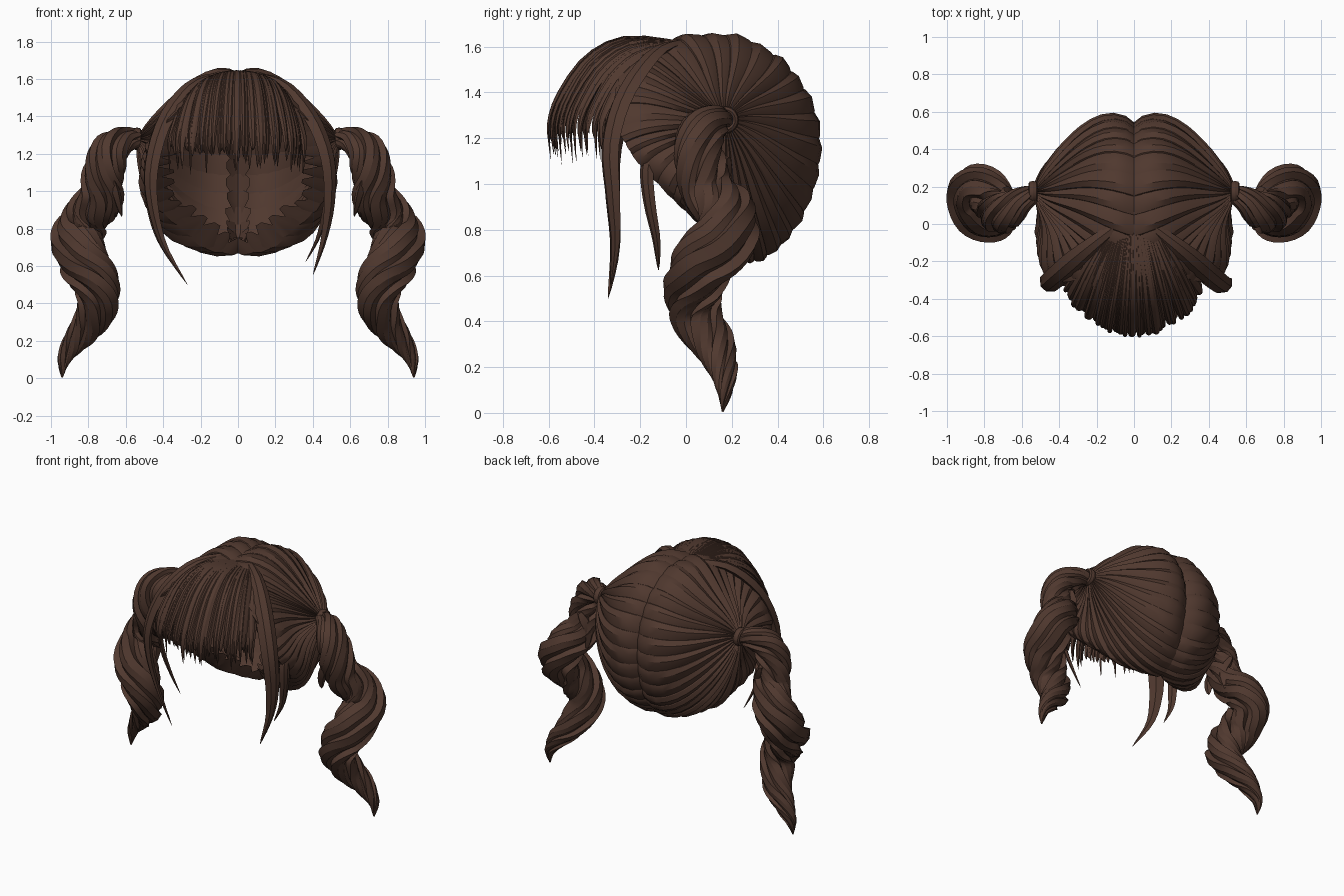
import bpy, bmesh, math, random
from mathutils import Vector

random.seed(4)
if "Cube" in bpy.data.objects:
    bpy.data.objects.remove(bpy.data.objects["Cube"])

brown = bpy.data.materials.new("dark_brown_hair")
brown.use_nodes = True
COLOR = (0.08, 0.04, 0.028, 1)
brown.diffuse_color = COLOR
brown.node_tree.nodes["Principled BSDF"].inputs["Base Color"].default_value = COLOR

CENTER = Vector((0, 0.13, 1.15))
RADII = Vector((0.52, 0.45, 0.47))
TIE = Vector((0.53, 0.17, 1.28))


def spline(pts, t, closed=False):
    """Catmull-Rom point at t in 0..1 through tuples of any length."""
    n = len(pts)
    f = t * n if closed else min(max(t, 0), 0.99999) * (n - 1)
    i, u = math.floor(f), f - math.floor(f)
    pick = (lambda k: pts[k % n]) if closed else (lambda k: pts[min(max(k, 0), n - 1)])
    a, b, c, d = (pick(i + k) for k in (-1, 0, 1, 2))
    return [0.5 * (2 * q + (r - p) * u + (2 * p - 5 * q + 4 * r - s) * u ** 2
                   + (3 * q - p - 3 * r + s) * u ** 3) for p, q, r, s in zip(a, b, c, d)]


def make(name, lofts, mirror=True, angle=28):
    """One object from lists of rings, each loft closed at both ends."""
    bm = bmesh.new()
    for rings in lofts:
        rows = [[bm.verts.new(p) for p in ring] for ring in rings]
        n = len(rows[0])
        for a, b in zip(rows, rows[1:]):
            for j in range(n):
                bm.faces.new((a[j], a[(j + 1) % n], b[(j + 1) % n], b[j]))
        bm.faces.new(rows[0])
        bm.faces.new(rows[-1])
    bmesh.ops.recalc_face_normals(bm, faces=bm.faces[:])
    mesh = bpy.data.meshes.new(name)
    bm.to_mesh(mesh)
    bm.free()
    mesh.materials.append(brown)
    obj = bpy.data.objects.new(name, mesh)
    bpy.context.collection.objects.link(obj)
    bpy.ops.object.select_all(action="DESELECT")
    obj.select_set(True)
    bpy.context.view_layer.objects.active = obj
    bpy.ops.object.shade_smooth_by_angle(angle=math.radians(angle))
    if mirror:
        mod = obj.modifiers.new("mirror", "MIRROR")
        mod.use_mirror_merge = False


def strand(pts, width, thick, steps=14):
    """Flat pointed lock that follows pts and faces away from the head."""
    rings = []
    for k in range(steps + 1):
        s = k / steps
        p = Vector(spline(pts, s))
        tan = (Vector(spline(pts, s + 0.02)) - Vector(spline(pts, s - 0.02))).normalized()
        out = p - CENTER
        out = (out - tan * out.dot(tan)).normalized()
        side = tan.cross(out)
        size = min(1, 0.5 + 2 * s) * (1 - s ** 3) + 0.01
        rings.append([p + side * width * size * a + out * thick * size * b
                      for a, b in ((-1, 0), (-0.45, 0.9), (0.3, 1), (1, 0), (0, -0.8))])
    return rings


# Side hair: locks gathered from the parting and hairline to the tie
RIM = [(-0.02, -0.22, 1.59), (-0.02, 0, 1.61), (-0.02, 0.22, 1.6), (-0.02, 0.4, 1.48),
       (-0.02, 0.49, 1.3), (-0.02, 0.51, 1.1), (-0.02, 0.47, 0.9), (-0.02, 0.39, 0.75),
       (-0.01, 0.28, 0.68), (0.17, 0.18, 0.71), (0.33, 0.05, 0.84), (0.44, -0.07, 0.95),
       (0.47, -0.2, 1.09), (0.46, -0.28, 1.2), (0.36, -0.3, 1.38), (0.18, -0.28, 1.53)]


def unit_space(p):
    return Vector([(a - c) / r for a, c, r in zip(p, CENTER, RADII)])


def scalp(t, s, lift):
    """Point on the scalp at rim position t, a share s of the way from the tie."""
    a, b = unit_space(TIE), unit_space(spline(RIM, t, True))
    d = a.normalized().slerp(b.normalized(), s)
    length = a.length + (b.length - a.length) * s ** 5 + lift
    length += 0.1 * math.sin(math.pi * s ** 3) - 0.135 * math.sin(math.pi * s)
    return CENTER + Vector([x * length * r for x, r in zip(d, RADII)])


LOCKS = 33
SECTION = ((-0.8, -0.04), (-0.55, 0.035), (-0.2, 0.065), (0.3, 0.04), (0.8, -0.015), (0, -0.06))
locks = []
for i in range(LOCKS):
    grow = random.uniform(0.75, 1.25)
    wide = random.uniform(0.9, 1.15)
    end = random.uniform(0.98, 1)
    rings = []
    for k in range(13):
        s = 0.04 + (end - 0.04) * k / 12
        puff = grow * math.sin(math.pi * (0.1 + 0.74 * s))
        swirl = 0.014 * math.sin(math.pi * s)
        rings.append([scalp((i + w * wide) / LOCKS + swirl, s, h * puff)
                      for w, h in SECTION])
    # Pointed end tucked inside the head
    mid = sum(rings[-1], Vector()) / len(SECTION)
    tuck = (CENTER - mid) * random.uniform(0.12, 0.22) + Vector((-0.05, 0, 0))
    rings.append([mid + tuck + (p - mid) * 0.2 for p in rings[-1]])
    locks.append(rings)
make("gathered_side_hair", locks)

# Fringe: a fan of narrow pointed strands
fringe = []
COUNT = 50
for i in range(COUNT):
    a = 2 * i / (COUNT - 1) - 1
    th = a * 1.15 + random.uniform(-0.03, 0.03)
    root = Vector((0.15 * a, -0.01 - 0.04 * abs(a), 1.615))
    reach = random.uniform(0.95, 1.01)
    tip = Vector((0.4 * math.sin(th), -0.2 - 0.4 * math.cos(th), 0)) * reach
    path = [root]
    for f, z in ((0.42, 1.635 - 0.1 * a * a), (0.72, 1.55 - 0.11 * a * a),
                 (0.93, 1.38 - 0.06 * a * a), (1, 1.25),
                 (0.985, random.uniform(1.08, 1.22))):
        path.append((root.x + (tip.x - root.x) * f, root.y + (tip.y - root.y) * f, z))
    fringe.append(strand([tuple(p) for p in path], random.uniform(0.02, 0.032), 0.014))
make("fringe", fringe, mirror=False)

# Long face-framing locks beside the fringe, one on each side
make("right_framing_lock", [
    strand([(-0.1, -0.02, 1.615), (-0.25, -0.14, 1.56), (-0.39, -0.26, 1.38),
            (-0.46, -0.32, 1.15), (-0.46, -0.32, 0.95), (-0.4, -0.31, 0.72),
            (-0.27, -0.34, 0.5)], 0.062, 0.036, 22)], mirror=False)
make("left_framing_lock", [
    strand([(0.1, -0.02, 1.615), (0.25, -0.14, 1.56), (0.4, -0.27, 1.38), (0.48, -0.33, 1.17),
            (0.49, -0.32, 0.95), (0.46, -0.31, 0.75), (0.4, -0.33, 0.55)],
           0.06, 0.034, 22)], mirror=False)

# Short locks in front of the ears
make("ear_locks", [
    strand([(0.46, -0.12, 1.2), (0.48, -0.17, 1.08), (0.47, -0.16, 0.92),
            (0.43, -0.13, 0.76), (0.36, -0.12, 0.62)], 0.035, 0.018)])

# Curled pigtail: twisted fluted sweep, x y z radius
TAIL = [(0.51, 0.17, 1.27, 0.04), (0.6, 0.13, 1.275, 0.07), (0.68, 0.07, 1.22, 0.1),
        (0.72, 0.06, 1.1, 0.11), (0.73, 0.1, 0.97, 0.115), (0.8, 0.18, 0.87, 0.125),
        (0.86, 0.17, 0.76, 0.135), (0.84, 0.07, 0.65, 0.135), (0.77, 0.03, 0.53, 0.125),
        (0.745, 0.05, 0.42, 0.112), (0.79, 0.12, 0.3, 0.092), (0.87, 0.16, 0.2, 0.066),
        (0.93, 0.17, 0.1, 0.036), (0.94, 0.16, 0.005, 0.004)]
FLUTES = ((0, 0.76), (0.2, 0.92), (0.5, 1.03), (0.86, 1.06))
tail = []
for k in range(71):
    s = k / 70
    *p, radius = spline(TAIL, s)
    p = Vector(p)
    tan = (Vector(spline(TAIL, s + 0.02)[:3]) - Vector(spline(TAIL, s - 0.02)[:3])).normalized()
    out = Vector((0, 1, 0))
    out = (out - tan * out.dot(tan)).normalized()
    side = tan.cross(out)
    ring = []
    for lobe in range(5):
        for frac, r in FLUTES:
            ang = math.tau * ((lobe + frac) / 5 + 1.9 * s)
            ring.append(p + (out * math.cos(ang) + side * math.sin(ang)) * radius * r)
    tail.append(ring)
make("curled_pigtail", [tail])

# Loose tips where the upper curl ends
make("pigtail_loose_tips", [
    strand([(0.7, y, 1.12), (0.65, y - 0.03, 1.0), (x, y, 0.86)], 0.05, 0.03, 8)
    for x, y in ((0.62, 0.04), (0.66, 0.1), (0.65, 0.17))])

# Hair wrapped around the tie
wrap = []
for k in range(25):
    a = math.tau * k / 24
    radial = Vector((0, math.cos(a), math.sin(a)))
    wrap.append([TIE + Vector((0.01, 0, 0)) + radial * (0.045 + 0.016 * math.cos(b))
                 + Vector((0.025 * math.sin(b), 0, 0))
                 for b in (math.tau * j / 8 for j in range(8))])
make("hair_tie_wrap", [wrap])
